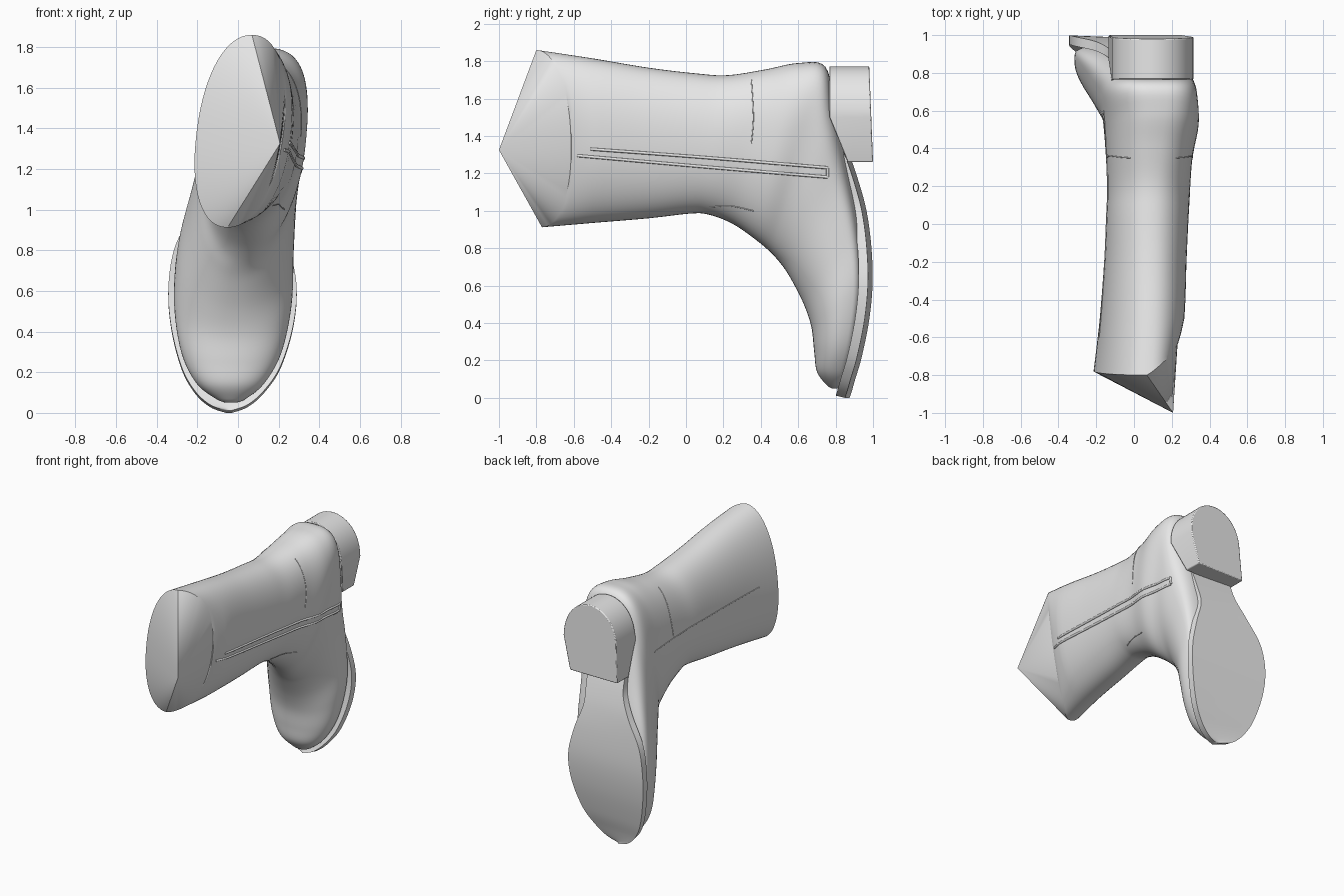
import bpy
import bmesh
from math import cos, sin, pi, radians, copysign
from mathutils import Vector
from mathutils.bvhtree import BVHTree

if "Cube" in bpy.data.objects:
    bpy.data.objects.remove(bpy.data.objects["Cube"], do_unlink=True)

leather = bpy.data.materials.new("grey leather")
leather.use_nodes = True
GREY = (0.8, 0.8, 0.8, 1)
leather.diffuse_color = GREY
leather.node_tree.nodes["Principled BSDF"].inputs["Base Color"].default_value = GREY


def smooth_rows(rows, steps):
    """Catmull-Rom interpolation through rows of numbers."""
    result = []
    last = len(rows) - 1
    for i in range(last):
        quad = list(zip(rows[max(i - 1, 0)], rows[i], rows[i + 1], rows[min(i + 2, last)]))
        for k in range(steps):
            t = k / steps
            result.append([
                b + 0.5 * t * (c - a + t * (2 * a - 5 * b + 4 * c - d + t * (3 * (b - c) + d - a)))
                for a, b, c, d in quad])
    result.append(list(rows[last]))
    return result


def make_object(name, verts, faces, angle=35, bevel=0):
    mesh = bpy.data.meshes.new(name)
    mesh.from_pydata(verts, [], faces)
    bm = bmesh.new()
    bm.from_mesh(mesh)
    bmesh.ops.recalc_face_normals(bm, faces=bm.faces)
    bm.to_mesh(mesh)
    bm.free()
    mesh.materials.append(leather)
    obj = bpy.data.objects.new(name, mesh)
    bpy.context.collection.objects.link(obj)
    if bevel:
        mod = obj.modifiers.new("edge", "BEVEL")
        mod.width = bevel
        mod.segments = 2
    bpy.ops.object.select_all(action="DESELECT")
    obj.select_set(True)
    bpy.context.view_layer.objects.active = obj
    bpy.ops.object.shade_smooth_by_angle(angle=radians(angle))


def bridge(count, size):
    """Quads joining consecutive closed rings."""
    return [(r * size + j, r * size + (j + 1) % size,
             (r + 1) * size + (j + 1) % size, (r + 1) * size + j)
            for r in range(count - 1) for j in range(size)]


# Upper: cross-sections from the shaft opening, round the ankle, to the toe.
# Columns: instep y, z; back y, z; x low, x high; sideways lean; foot flatness
sections = [
    (-.77, .912, -.8, 1.86, -.203, .22, .06, 0),
    (-.5, .935, -.5, 1.815, -.175, .26, .045, 0),
    (-.2, .96, -.2, 1.765, -.155, .275, .03, 0),
    (.02, .985, .05, 1.735, -.145, .287, .02, 0),
    (.12, .98, .22, 1.725, -.14, .295, .02, 0),
    (.25, .93, .42, 1.755, -.145, .305, .03, .1),
    (.38, .84, .6, 1.79, -.155, .332, .04, .2),
    (.46, .77, .745, 1.77, -.17, .318, .045, .4),
    (.52, .7, .795, 1.55, -.2, .3, .05, .5),
    (.57, .62, .86, 1.25, -.245, .278, .03, .6),
    (.63, .5, .925, .92, -.3, .27, .01, .9),
    (.67, .38, .945, .62, -.315, .265, 0, 1),
    (.685, .25, .915, .33, -.28, .215, 0, .8),
    (.7, .14, .875, .15, -.205, .13, 0, .5),
    (.75, .07, .85, .07, -.11, .04, 0, .2),
    (.78, .05, .83, .05, -.06, -.01, 0, 0),
]
STEPS, SIDES = 6, 64
rings = smooth_rows(sections, STEPS)
verts = []
for r, (ya, za, yb, zb, lo, hi, lean, flat) in enumerate(rings):
    pull = .17 * max(0, 1 - r / STEPS)          # the rim dips on the zip side
    widest = .5 + .22 * flat
    for j in range(SIDES):
        c, s = cos(2 * pi * j / SIDES), sin(2 * pi * j / SIDES)
        power = 2 / (2.2 + (2 * flat if s > 0 else 0))
        across = copysign(abs(c) ** power, c)
        along = copysign(abs(s) ** power, s)
        u = widest + along * ((1 - widest) if s > 0 else widest)
        verts.append(((lo + hi) / 2 + across * (hi - lo) / 2 + lean * (2 * u - 1),
                      ya + (yb - ya) * u + pull * max(0, c),
                      za + (zb - za) * u))
faces = bridge(len(rings), SIDES)
faces.append(tuple(range(len(verts) - SIDES, len(verts))))
surface = BVHTree.FromPolygons([Vector(v) for v in verts], faces)

# Closed opening: a fan drawn out to one point on the zip side
apex = len(verts)
verts.append((.207, -1, 1.325))
faces += [(j, apex, (j + 1) % SIDES) for j in range(SIDES)]
make_object("boot_upper", verts, faces, 25)

# Sole: slab curving under the foot, tilted a little, with a narrow shank.
# Columns: z, x low, x high, outer y
TILT, THICK = .025, .05
sole_rows = smooth_rows([
    (1.3, -.12, .2, .875),
    (1.15, -.13, .19, .925),
    (1, -.2, .185, .965),
    (.82, -.305, .245, .99),
    (.62, -.342, .288, .998),
    (.42, -.33, .272, .98),
    (.22, -.28, .21, .94),
    (.1, -.215, .13, .905),
    (.03, -.14, .05, .885),
    (0, -.06, -.03, .875)], 6)
ACROSS = 8
verts = []
for z, lo, hi, y in sole_rows:
    line = [(lo + (hi - lo) * k / ACROSS, y - TILT * k / ACROSS) for k in range(ACROSS + 1)]
    verts += [(x, edge, z) for x, edge in line]
    verts += [(x, edge - THICK, z + .012) for x, edge in reversed(line)]
loop = 2 * (ACROSS + 1)
faces = bridge(len(sole_rows), loop)
faces += [tuple(range(loop)), tuple(range(len(verts) - loop, len(verts)))]
make_object("sole", verts, faces, 40)

# Heel: D-shaped block, straight and narrower toward the toe, rounded at the back
outline = [(-.135, 1.26), (.255, 1.26)]
outline += [(.098 + .217 * cos(pi * k / 24), 1.5 + .272 * sin(pi * k / 24) ** .9)
            for k in range(25)]
count = len(outline)
front = [(x, .765 + .1 * max(0, (1.5 - z) / .24), z) for x, z in outline]
back = [(x, 1 - .02 * (z - 1.26) / .51, z) for x, z in outline]
make_object("heel", front + back,
            bridge(2, count) + [tuple(range(count)), tuple(range(count, 2 * count))],
            40, .006)


def trim(name, path, side, radius):
    """Thin raised line laid on the upper, seen from one side."""
    points = []
    for y, z in smooth_rows(path, 10):
        hit = surface.ray_cast(Vector((side * 2, y, z)), Vector((-side, 0, 0)))[0]
        if hit:
            points.append(hit)
    curve = bpy.data.curves.new(name, "CURVE")
    curve.dimensions = "3D"
    curve.bevel_depth = radius
    curve.bevel_resolution = 2
    curve.use_fill_caps = True
    spline = curve.splines.new("POLY")
    spline.points.add(len(points) - 1)
    for target, p in zip(spline.points, points):
        target.co = (*p, 1)
    curve.materials.append(leather)
    obj = bpy.data.objects.new(name, curve)
    bpy.context.collection.objects.link(obj)


# Zip: two raised edges joined at the ankle; the lower one runs to the rim
trim("zip_upper_edge", [(-.51, 1.33), (.1, 1.285), (.757, 1.23)], 1, .008)
trim("zip_lower_edge", [(-.58, 1.295), (.1, 1.235), (.757, 1.18)], 1, .008)
trim("zip_end", [(.757, 1.23), (.757, 1.18)], 1, .008)

# Stitched seams: round the ankle, and along the side opposite the zip
for side, word in ((1, "left"), (-1, "right")):
    trim("instep_seam_" + word, [(.13, 1.02), (.24, 1.025), (.36, 1)], side, .003)
    trim("ankle_seam_" + word, [(.35, 1.36), (.36, 1.5), (.35, 1.7)], side, .003)
trim("side_seam", [(-.6, 1.38), (0, 1.36), (.6, 1.35)], -1, .003)
